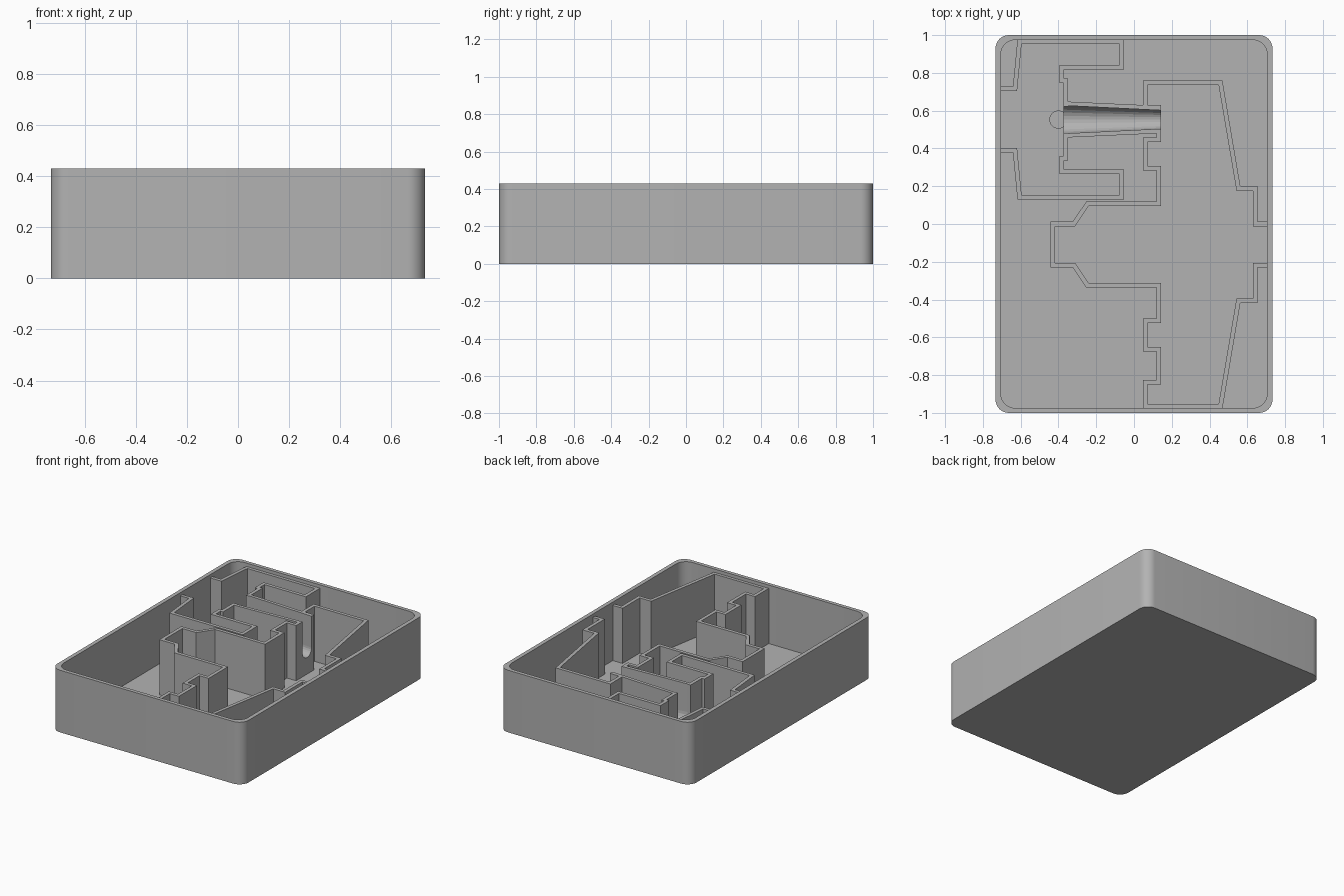
import bpy, bmesh, math
from mathutils import Vector

cube = bpy.data.objects.get("Cube")
if cube:
    bpy.data.objects.remove(cube, do_unlink=True)

HALF_X, HALF_Y, RIM = 0.733, 1.0, 0.43
FLOOR, WALL_TOP, THICK = 0.025, 0.407, 0.024
BAY_AXIS, POCKET_AXIS = -0.109, 0.553

grey = bpy.data.materials.new("plain grey")
grey.use_nodes = True
colour = (0.45, 0.45, 0.45, 1)
grey.diffuse_color = colour
grey.node_tree.nodes["Principled BSDF"].inputs["Base Color"].default_value = colour


def make_object(name, bm):
    bmesh.ops.recalc_face_normals(bm, faces=bm.faces[:])
    mesh = bpy.data.meshes.new(name)
    bm.to_mesh(mesh)
    bm.free()
    mesh.materials.append(grey)
    obj = bpy.data.objects.new(name, mesh)
    bpy.context.collection.objects.link(obj)
    return obj


def loft(name, rings):
    """Skin a list of equal-length rings and cap both ends."""
    bm = bmesh.new()
    loops = [[bm.verts.new(p) for p in ring] for ring in rings]
    count = len(loops[0])
    for low, high in zip(loops, loops[1:]):
        for i in range(count):
            j = (i + 1) % count
            bm.faces.new((low[i], low[j], high[j], high[i]))
    bm.faces.new(loops[0])
    bm.faces.new(loops[-1])
    return make_object(name, bm)


def prism(name, outline, bottom, top):
    return loft(name, [[(x, y, z) for x, y in outline] for z in (bottom, top)])


def rounded_rectangle(hx, hy, radius, z, steps=8):
    ring = []
    corners = ((1, 1), (-1, 1), (-1, -1), (1, -1))
    for quarter, (sx, sy) in enumerate(corners):
        for k in range(steps + 1):
            a = math.pi / 2 * (quarter + k / steps)
            ring.append((sx * (hx - radius) + radius * math.cos(a),
                         sy * (hy - radius) + radius * math.sin(a), z))
    return ring


def thick_path(path):
    """Turn a centre line into a closed outline with mitred corners."""
    pts = [Vector(p) for p in path]
    left, right = [], []
    for i, p in enumerate(pts):
        before = (p - pts[i - 1]).normalized() if i else None
        after = (pts[i + 1] - p).normalized() if i + 1 < len(pts) else None
        before, after = before or after, after or before
        n1 = Vector((-before.y, before.x))
        n2 = Vector((-after.y, after.x))
        shift = (n1 + n2) * (THICK / 2 / (1 + n1.dot(n2)))
        left.append(p + shift)
        right.append(p - shift)
    return left + right[::-1]


def about(axis, half, side):
    return [(x, axis + side * d) for x, d in half]


def cut(target, cutter):
    mod = target.modifiers.new("slot", 'BOOLEAN')
    mod.operation = 'DIFFERENCE'
    mod.solver = 'EXACT'
    mod.object = cutter


# Outer tray with rounded corners
inner_x, inner_y = HALF_X - 0.028, HALF_Y - 0.026
tray = loft("tray", [
    rounded_rectangle(HALF_X, HALF_Y, 0.07, 0),
    rounded_rectangle(HALF_X, HALF_Y, 0.07, RIM),
    rounded_rectangle(inner_x, inner_y, 0.075, RIM),
    rounded_rectangle(inner_x, inner_y, 0.075, FLOOR),
])
bpy.context.view_layer.objects.active = tray
tray.select_set(True)
bpy.ops.object.shade_smooth_by_angle(angle=math.radians(30))
tray.select_set(False)

# Large bay divider: half path as (x, distance from the bay axis)
bay_half = [
    (0.715, 0.109), (0.642, 0.109), (0.642, 0.297), (0.553, 0.297),
    (0.458, 0.856), (0.06, 0.856), (0.06, 0.728), (0.13, 0.728),
    (0.13, 0.554), (0.06, 0.554), (0.06, 0.403), (0.13, 0.403),
    (0.13, 0.215), (-0.247, 0.215), (-0.318, 0.109), (-0.43, 0.109),
]
bay_path = about(BAY_AXIS, bay_half, 1) + about(BAY_AXIS, bay_half, -1)[::-1]
bay_wall = prism("bay_wall", thick_path(bay_path), FLOOR / 2, WALL_TOP)

# Small pocket dividers, mirrored about the pocket axis
pocket_half = [
    (-0.72, 0.163), (-0.63, 0.163), (-0.606, 0.411), (-0.065, 0.411),
    (-0.065, 0.277), (-0.382, 0.277), (-0.382, 0.205), (-0.362, 0.205),
    (-0.362, 0.07),
]
for name, side in (("back_pocket_wall", 1), ("front_pocket_wall", -1)):
    path = about(POCKET_AXIS, pocket_half, side)
    prism(name, thick_path(path), FLOOR / 2, WALL_TOP)

# Tapered channel block joining the pocket to the bay
block_half = [(-0.374, 0.096), (0.13, 0.073)]
block = about(POCKET_AXIS, block_half, 1) + about(POCKET_AXIS, block_half, -1)[::-1]
channel = prism("channel", block, FLOOR / 2, WALL_TOP)


# Round-bottomed trough cut through the channel and the bay wall
def trough_ring(x, r, bottom=0.14):
    arc = [math.pi * (1 + k / 12) for k in range(13)]
    ring = [(x, POCKET_AXIS + r * math.cos(a), bottom + r + r * math.sin(a)) for a in arc]
    return ring + [(x, POCKET_AXIS + r, 1), (x, POCKET_AXIS - r, 1)]


trough = loft("trough_cutter", [trough_ring(-0.43, 0.077), trough_ring(0.2, 0.046)])
trough.hide_render = True
trough.hide_viewport = True
trough.display_type = 'WIRE'
for part in (channel, bay_wall):
    cut(part, trough)

# Low round pad at the mouth of the channel
pad = [(-0.4 + 0.048 * math.cos(k * math.tau / 32),
        POCKET_AXIS + 0.048 * math.sin(k * math.tau / 32)) for k in range(32)]
prism("round_pad", pad, FLOOR / 2, FLOOR + 0.01)
